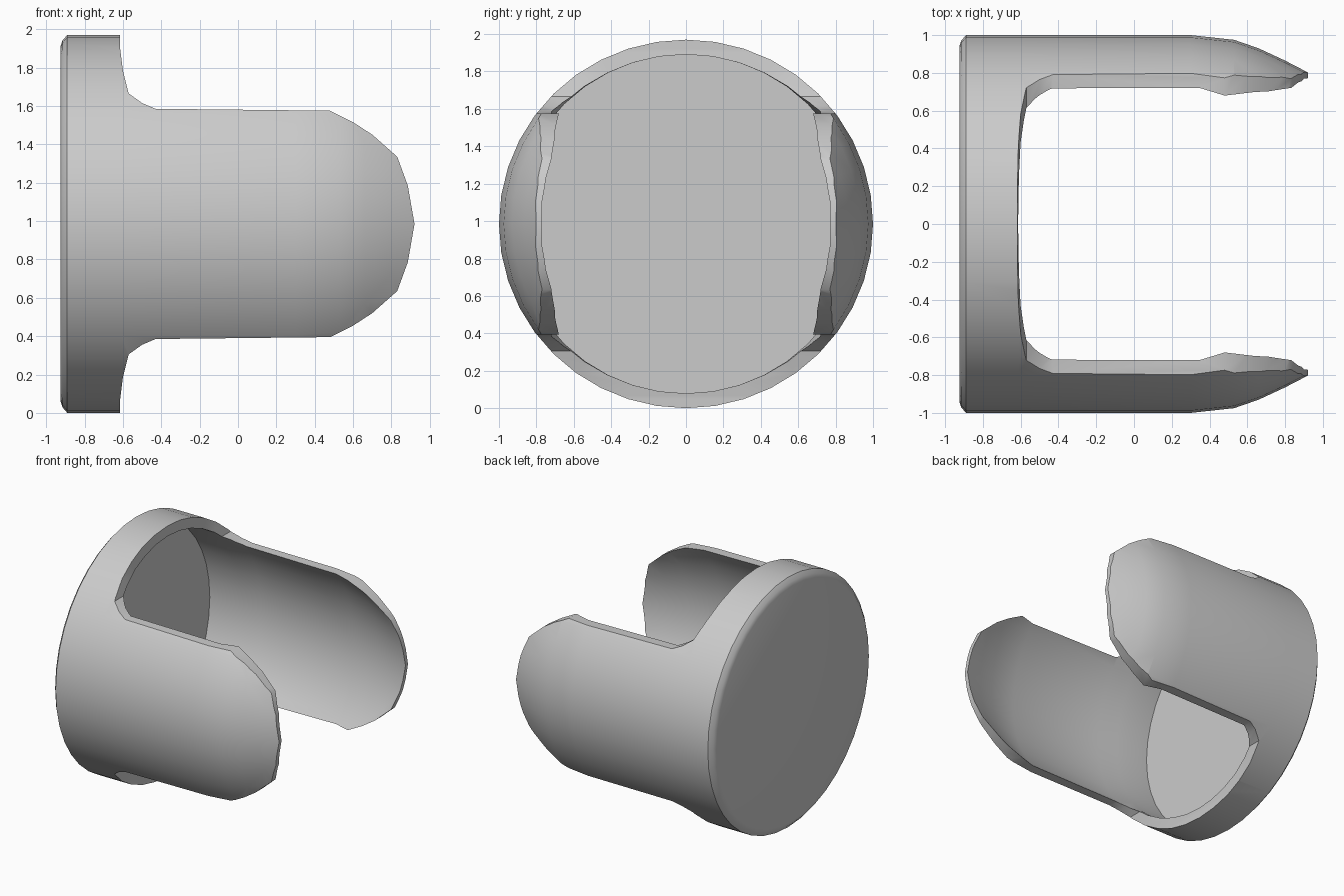
import bpy, bmesh, math

cube = bpy.data.objects.get("Cube")
if cube:
    bpy.data.objects.remove(cube, do_unlink=True)

grey = bpy.data.materials.new("plain_grey")
grey.use_nodes = True
colour = (0.6, 0.6, 0.6, 1)
grey.diffuse_color = colour
grey.node_tree.nodes["Principled BSDF"].inputs["Base Color"].default_value = colour

CENTRE = 0.985
SIDES = 40


def make_object(name, bm):
    bmesh.ops.recalc_face_normals(bm, faces=bm.faces)
    mesh = bpy.data.meshes.new(name)
    bm.to_mesh(mesh)
    bm.free()
    mesh.materials.append(grey)
    obj = bpy.data.objects.new(name, mesh)
    bpy.context.collection.objects.link(obj)
    return obj


def lathe_x(name, profile):
    """Turn (x, radius) points about the x axis and cap both ends."""
    bm = bmesh.new()
    rings = []
    for x, r in profile:
        angles = [math.tau * i / SIDES for i in range(SIDES)]
        rings.append([bm.verts.new((x, r * math.cos(a), CENTRE + CENTRE * r * math.sin(a)))
                      for a in angles])
    for a, b in zip(rings, rings[1:]):
        for i in range(SIDES):
            j = (i + 1) % SIDES
            bm.faces.new((a[i], a[j], b[j], b[i]))
    bm.faces.new(rings[0])
    bm.faces.new(rings[-1])
    return make_object(name, bm)


def prism_y(name, outline):
    """Extrude an (x, z) outline along y."""
    bm = bmesh.new()
    face = bm.faces.new([bm.verts.new((x, -1.2, z)) for x, z in outline])
    side = bmesh.ops.extrude_face_region(bm, geom=[face])["geom"]
    bmesh.ops.translate(bm, vec=(0, 2.4, 0),
                        verts=[v for v in side if isinstance(v, bmesh.types.BMVert)])
    return make_object(name, bm)


# Thin cup: outer wall out to the tapered tip, then back along the inner wall
outer = [(-0.925, 0.94), (-0.915, 0.97), (-0.89, 1), (-0.61, 1), (0.3, 1),
         (0.53, 0.975), (0.66, 0.93), (0.8, 0.865), (0.925, 0.8)]
inner = [(0.925, 0.77), (0.75, 0.83), (0.6, 0.88), (0.35, 0.94),
         (-0.45, 0.945), (-0.61, 0.92), (-0.89, 0.92)]
shell = lathe_x("cup_with_two_arms", outer + inner)

# Side outline: tall base, fillet, then rounded arms
upper = [(-1.1, 1.2), (-0.62, 1.2), (-0.615, 0.92), (-0.6, 0.8), (-0.57, 0.68),
         (-0.5, 0.63), (-0.43, 0.6), (0.48, 0.59), (0.6, 0.53), (0.7, 0.465),
         (0.83, 0.35), (0.885, 0.2), (0.92, 0)]
outline = upper + [(x, -h) for x, h in reversed(upper[:-1])]
cutter = prism_y("arm_outline", [(x, CENTRE + h) for x, h in outline])
cutter.hide_render = True

trim = shell.modifiers.new("trim", 'BOOLEAN')
trim.operation = 'INTERSECT'
trim.solver = 'EXACT'
trim.object = cutter
bpy.context.view_layer.update()
trimmed = bpy.data.meshes.new_from_object(
    shell.evaluated_get(bpy.context.evaluated_depsgraph_get()))
shell.modifiers.clear()
shell.data = trimmed
bpy.data.objects.remove(cutter, do_unlink=True)

# Smooth walls with crisp rims
bpy.ops.object.select_all(action='DESELECT')
shell.select_set(True)
bpy.context.view_layer.objects.active = shell
bpy.ops.object.shade_smooth_by_angle(angle=math.radians(30))
